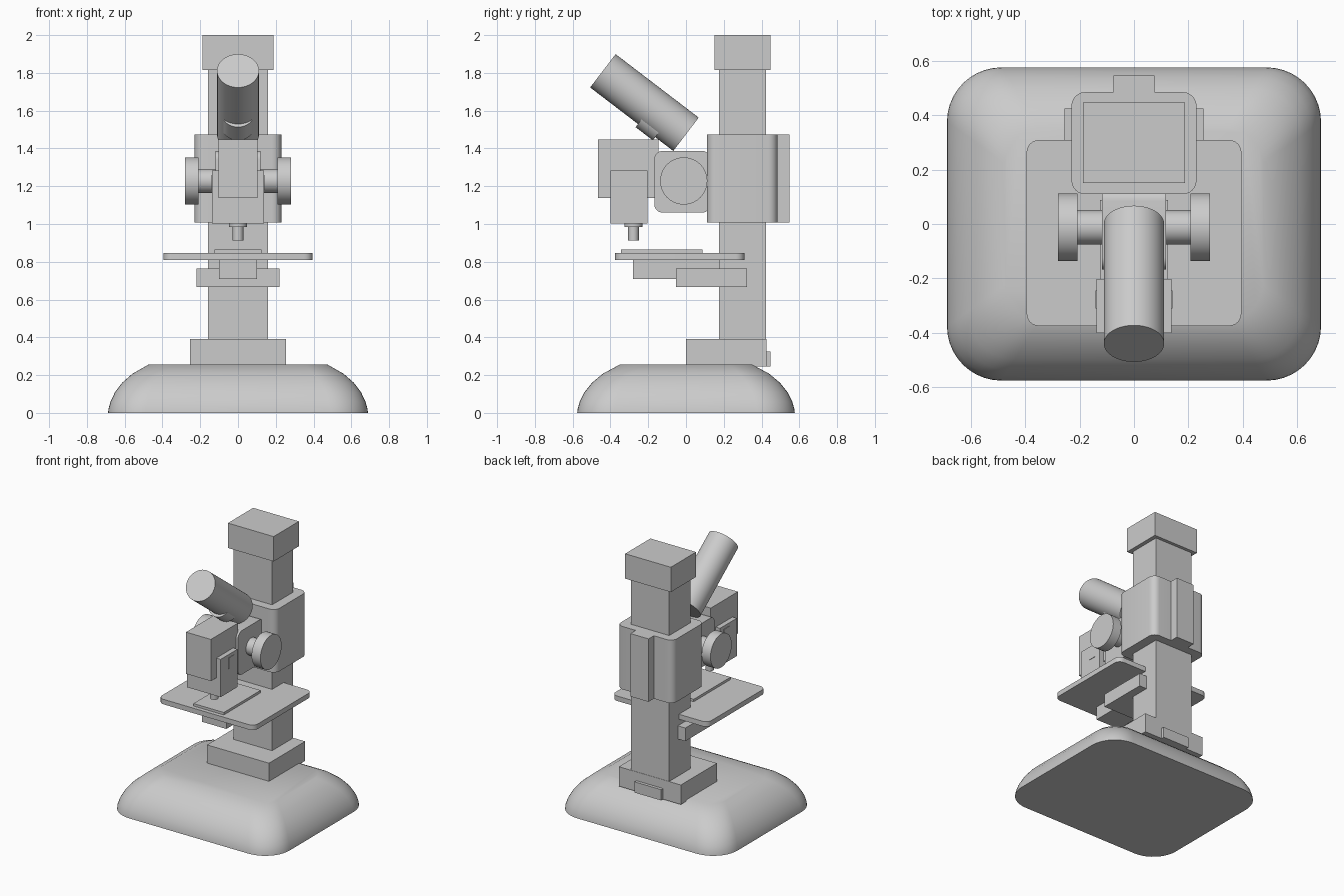
import bpy, bmesh, math
from mathutils import Vector

if "Cube" in bpy.data.objects:
    bpy.data.objects.remove(bpy.data.objects["Cube"])


def finish(bm, name, smooth=False):
    bmesh.ops.recalc_face_normals(bm, faces=bm.faces)
    me = bpy.data.meshes.new(name)
    bm.to_mesh(me)
    bm.free()
    ob = bpy.data.objects.new(name, me)
    bpy.context.collection.objects.link(ob)
    if smooth:
        bpy.ops.object.select_all(action='DESELECT')
        ob.select_set(True)
        bpy.context.view_layer.objects.active = ob
        bpy.ops.object.shade_smooth_by_angle(angle=math.radians(30))
    return ob


def box(name, hx, y, z, round_axis=None, r=0.05):
    """Box centred on x; edges along round_axis are rounded."""
    bm = bmesh.new()
    bmesh.ops.create_cube(bm, size=1)
    for v in bm.verts:
        v.co = (v.co.x * 2 * hx,
                (y[0] + y[1]) / 2 + v.co.y * (y[1] - y[0]),
                (z[0] + z[1]) / 2 + v.co.z * (z[1] - z[0]))
    if round_axis is not None:
        edges = [e for e in bm.edges
                 if abs((e.verts[0].co - e.verts[1].co).normalized()[round_axis]) > 0.9]
        bmesh.ops.bevel(bm, geom=edges, offset=r, segments=6, profile=0.5, affect='EDGES')
    return finish(bm, name, round_axis is not None)


def cylinder(name, a, b, r, sides=40):
    """Cylinder between two points."""
    a, b = Vector(a), Vector(b)
    bm = bmesh.new()
    bmesh.ops.create_cone(bm, cap_ends=True, segments=sides, radius1=r, radius2=r,
                          depth=(b - a).length)
    rot = (b - a).to_track_quat('Z', 'Y').to_matrix().to_4x4()
    bm.transform(rot)
    bmesh.ops.translate(bm, verts=bm.verts, vec=(a + b) / 2)
    return finish(bm, name, True)


def ring(bm, hx, hy, r, z, n=10):
    """Rounded rectangle loop of vertices."""
    verts = []
    for i, (sx, sy) in enumerate([(1, 1), (-1, 1), (-1, -1), (1, -1)]):
        for k in range(n + 1):
            t = math.pi / 2 * (i + k / n)
            verts.append(bm.verts.new((sx * (hx - r) + r * math.cos(t),
                                       sy * (hy - r) + r * math.sin(t), z)))
    return verts


# Domed base: rounded rectangles stacked along a curved profile
bm = bmesh.new()
profile = [(0, 0), (0.002, 0.02), (0.013, 0.06), (0.037, 0.11),
           (0.075, 0.16), (0.13, 0.208), (0.213, 0.255)]
rings = [ring(bm, 0.688 - d, 0.576 - d * 1.05, 0.2 - d * 0.33, z) for d, z in profile]
for lo, hi in zip(rings, rings[1:]):
    for i in range(len(lo)):
        j = (i + 1) % len(lo)
        bm.faces.new((lo[i], lo[j], hi[j], hi[i]))
bm.faces.new(rings[0])
bm.faces.new(rings[-1])
finish(bm, "base", True)

# Column with foot and cap
box("column_foot", 0.255, (0.0, 0.425), (0.245, 0.39))
box("foot_rear_plate", 0.11, (0.38, 0.448), (0.245, 0.325))
box("column", 0.158, (0.175, 0.423), (0.3, 1.83))
box("column_cap", 0.188, (0.15, 0.447), (1.815, 2.0))

# Sliding carriage and focusing arm
box("carriage", 0.23, (0.11, 0.485), (1.007, 1.475), 2, 0.05)
box("carriage_rear_rib", 0.075, (0.44, 0.547), (1.007, 1.475))
box("arm", 0.118, (-0.168, 0.13), (1.06, 1.387), 0, 0.045)

# Focus knobs, both sides
for s, side in ((-1, "left"), (1, "right")):
    cylinder(f"knob_shaft_{side}", (s * 0.1, -0.012, 1.228), (s * 0.215, -0.012, 1.228), 0.063)
    cylinder(f"knob_{side}", (s * 0.208, -0.012, 1.228), (s * 0.28, -0.012, 1.228), 0.125)

# Head
box("head_upper", 0.102, (-0.465, -0.145), (1.137, 1.447))
box("head_lower", 0.138, (-0.401, -0.203), (1.003, 1.284))
box("head_side_tab", 0.141, (-0.31, -0.245), (1.18, 1.26))
box("head_connector", 0.1, (-0.22, -0.15), (1.185, 1.26))

# Inclined eyepiece tube and its seat
top, low = Vector((0, -0.44, 1.811)), Vector((0, 0.0, 1.475))
cylinder("eyepiece_tube", low, top, 0.111, 48)
axis = (top - low).normalized()
down = Vector((0, -axis.z, axis.y)).normalized()
down = down if down.z < 0 else -down
cylinder("tube_seat", low + axis * 0.12 + down * 0.05, low + axis * 0.235 + down * 0.05, 0.082)

# Objective
cylinder("objective_collar", (0, -0.278, 0.985), (0, -0.278, 1.01), 0.048)
cylinder("objective", (0, -0.278, 0.912), (0, -0.278, 0.99), 0.028)

# Stage, slide and brackets
box("stage", 0.395, (-0.375, 0.309), (0.809, 0.846), 2, 0.045)
box("slide", 0.125, (-0.345, 0.088), (0.84, 0.864))
box("stage_bracket_front", 0.1, (-0.28, 0.18), (0.71, 0.812))
box("stage_bracket_rear", 0.22, (-0.053, 0.322), (0.667, 0.765))
